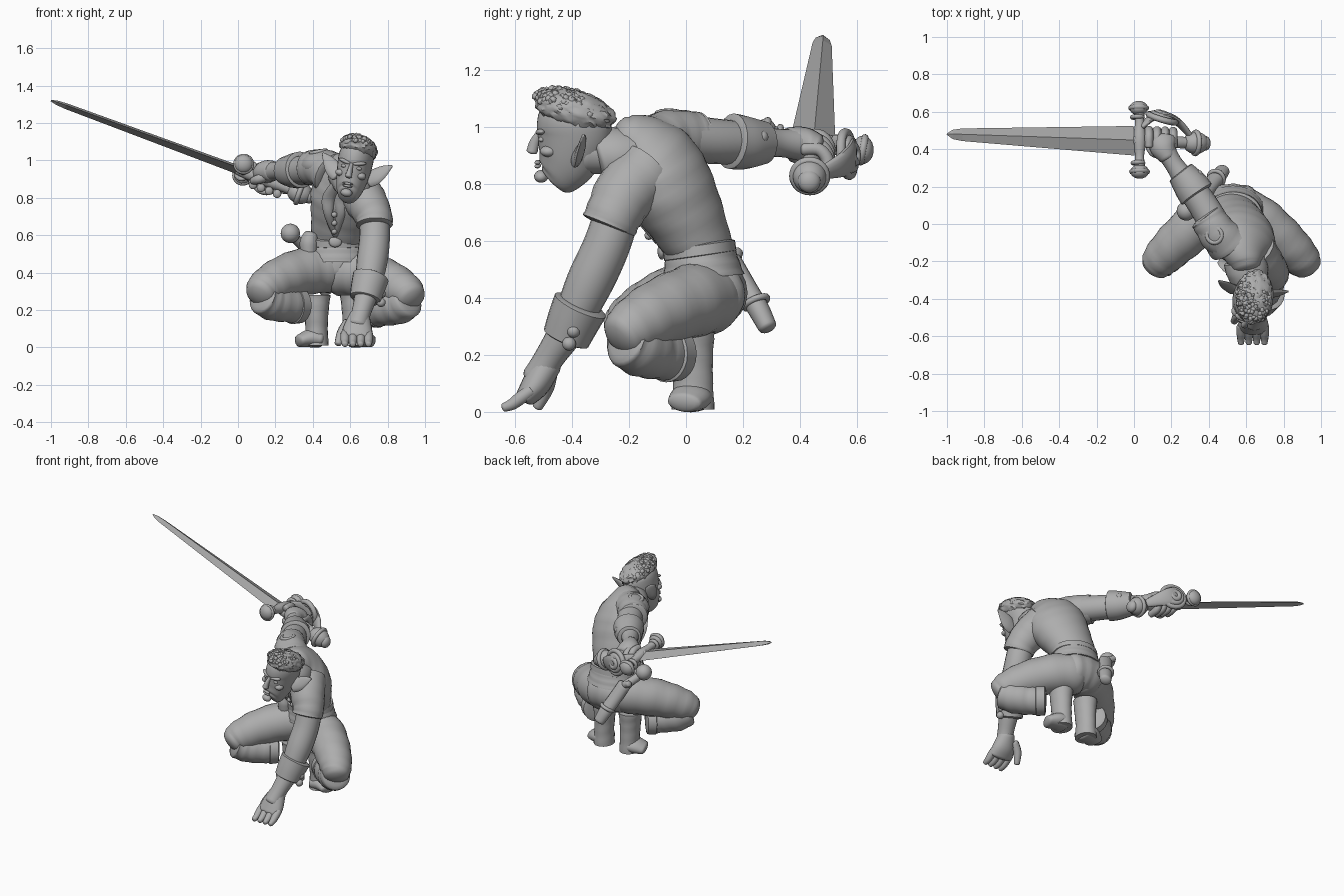
import bpy, bmesh, math, random
from mathutils import Vector, Matrix, Euler

random.seed(4)
if "Cube" in bpy.data.objects:
    bpy.data.objects.remove(bpy.data.objects["Cube"])

stone = bpy.data.materials.new("stone grey")
stone.use_nodes = True
GREY = (0.42, 0.42, 0.42, 1)
stone.diffuse_color = GREY
stone.node_tree.nodes["Principled BSDF"].inputs["Base Color"].default_value = GREY


def finish(name, bm, smooth=True):
    bmesh.ops.recalc_face_normals(bm, faces=bm.faces)
    mesh = bpy.data.meshes.new(name)
    bm.to_mesh(mesh)
    bm.free()
    mesh.materials.append(stone)
    ob = bpy.data.objects.new(name, mesh)
    bpy.context.collection.objects.link(ob)
    if smooth:
        bpy.ops.object.select_all(action='DESELECT')
        ob.select_set(True)
        bpy.context.view_layer.objects.active = ob
        bpy.ops.object.shade_smooth_by_angle(angle=math.radians(50))
    return ob


def spline(a, b, c, d, t):
    return [(2 * q + (r - p) * t + (2 * p - 5 * q + 4 * r - s) * t * t
             + (3 * q - p - 3 * r + s) * t ** 3) / 2 for p, q, r, s in zip(a, b, c, d)]


def loft(name, rings, side=(1, 0, 0), side2=None, n=20, steps=5, dome=0.5,
         fold=0, smooth=True, matrix=None):
    """Sweep ellipses (x, y, z, half width, half depth) along a smooth path."""
    rings = [tuple(r) + (r[3],) if len(r) == 4 else tuple(r) for r in rings]
    last, path = len(rings) - 1, []
    for i in range(last):
        four = [rings[min(max(i + k, 0), last)] for k in (-1, 0, 1, 2)]
        path += [spline(*four, j / steps) for j in range(steps)]
    path.append(rings[-1])
    pts = [Vector(p[:3]) for p in path]
    s0, s1 = Vector(side), Vector(side2 or side)
    sections = []
    for i, p in enumerate(path):
        tan = (pts[min(i + 1, len(pts) - 1)] - pts[max(i - 1, 0)]).normalized()
        s = s0.lerp(s1, i / (len(path) - 1))
        s = (s - tan * s.dot(tan)).normalized()
        sections.append((pts[i], tan, s, tan.cross(s), p[3], p[4], i))
    if dome:
        for end, sign in ((0, -1), (-1, 1)):
            c, tan, s, d, a, b, i = sections[end]
            caps = [(c + tan * sign * dome * min(a, b) * math.sin(q), tan, s, d,
                     a * math.cos(q), b * math.cos(q), i) for q in (0.4, 0.8, 1.2, 1.45)]
            sections = caps[::-1] + sections if sign < 0 else sections + caps
    bm, loops = bmesh.new(), []
    for c, tan, s, d, a, b, i in sections:
        loop = []
        for k in range(n):
            u = math.tau * k / n
            f = 1 + fold * math.sin(i * 1.7 + 2 * math.sin(u))
            loop.append(bm.verts.new(c + s * a * f * math.cos(u) + d * b * f * math.sin(u)))
        loops.append(loop)
    for p, q in zip(loops, loops[1:]):
        for k in range(n):
            bm.faces.new((p[k], p[(k + 1) % n], q[(k + 1) % n], q[k]))
    bm.faces.new(loops[0])
    bm.faces.new(loops[-1])
    if matrix:
        bm.transform(matrix)
    return finish(name, bm, smooth)


def ball(name, loc, size, rot=(0, 0, 0), matrix=Matrix(), rough=0, detail=3):
    bm = bmesh.new()
    bmesh.ops.create_icosphere(bm, subdivisions=detail, radius=1)
    for v in bm.verts:
        v.co *= 1 + random.uniform(-rough, rough)
    size = (size,) * 3 if isinstance(size, float) else size
    bm.transform(matrix @ Matrix.LocRotScale(Vector(loc), Euler(rot), Vector(size)))
    return finish(name, bm)


def hoop(name, loc, normal, major, minor):
    rot = Vector(normal).to_track_quat('Z', 'Y').to_euler()
    bpy.ops.mesh.primitive_torus_add(location=loc, rotation=rot, major_radius=major,
                                     minor_radius=minor, major_segments=28, minor_segments=8)
    ob = bpy.context.object
    ob.name = name
    ob.data.materials.append(stone)
    bpy.ops.object.shade_smooth_by_angle(angle=math.radians(50))


# Torso twisted towards the raised sword arm
TWIST = (0.68, -0.49, -0.54)
loft("tunic", [(.53, .07, .42, .155, .125), (.53, .06, .50, .15, .12), (.53, .05, .57, .142, .115),
               (.55, 0, .68, .165, .135), (.57, -.06, .79, .19, .15), (.58, -.11, .88, .18, .135),
               (.59, -.17, .94, .125, .1), (.6, -.22, .96, .08, .08)],
     side2=TWIST, n=32, fold=0.01)
loft("tunic_skirt", [(.53, .05, .57, .148, .12), (.53, .055, .52, .16, .132),
                     (.53, .06, .47, .172, .145)], n=32, dome=0, fold=0.01)
loft("belt", [(.53, .05, .55, .158, .128), (.53, .045, .585, .155, .128)], n=32, dome=0.1)
ball("belt_buckle", (.52, -.085, .565), (.035, .015, .03))
for name, dx in (("left_lapel", .05), ("right_lapel", -.015)):
    loft(name, [(.55 + dx, -.27, .88, .03, .015), (.5 + dx, -.215, .8, .035, .015),
                (.5 + dx, -.185, .71, .025, .015), (.52, -.1, .6, .015, .012)], n=10)
for i in range(3):
    ball("tunic_button", (.515, -.2 + i * .035, .71 - i * .045), .016, detail=2)
loft("collar", [(.59, -.19, .91, .115, .09), (.605, -.25, .9, .115, .1),
                (.61, -.3, .885, .1, .1)], side=(.9, -.1, -.3), n=24, dome=0.15)
loft("neck", [(.6, -.2, .91, .075), (.61, -.28, .91, .075), (.62, -.36, .91, .075)])

# Head in its own tilted frame, face towards local -y
HEAD = Matrix.Translation((.62, -.39, .95)) @ Euler((0, .18, -.15)).to_matrix().to_4x4()
loft("head", [(0, -.075, -.137, .05, .062), (0, -.055, -.115, .066, .085),
              (0, -.025, -.06, .082, .11), (0, -.002, .02, .092, .13), (0, 0, .08, .092, .128),
              (0, .01, .13, .07, .1)], n=28, dome=0.2, matrix=HEAD)
loft("nose", [(0, -.125, .03, .01, .012), (0, -.143, -.005, .014, .018),
              (0, -.152, -.035, .02, .02)], n=10, matrix=HEAD)
ball("chin", (0, -.122, -.125), (.032, .025, .022), matrix=HEAD)
for z in (-.075, -.088):
    ball("lip", (0, -.133, z), (.028, .011, .007), matrix=HEAD)
for s, label in ((1, "left"), (-1, "right")):
    ball(label + "_brow", (s * .04, -.115, .04), (.038, .016, .011), (0, -s * .2, s * .3), HEAD)
    ball(label + "_eye", (s * .038, -.11, .014), (.02, .012, .01), matrix=HEAD)
    ball(label + "_cheekbone", (s * .056, -.085, -.025), (.028, .03, .02), matrix=HEAD)
    loft(label + "_ear", [(s * .08, .02, -.04, .045, .02), (s * .115, .035, -.015, .045, .016),
                          (s * .155, .05, .025, .03, .01), (s * .19, .06, .055, .006, .005)],
         side=(0, .4, 1), n=12, matrix=HEAD)
ball("curly_hair", (.005, .005, .112), (.1, .145, .066), (-.28, 0, 0), HEAD, rough=.06, detail=4)
for i in range(170):
    u, w = random.uniform(0, math.tau), math.sqrt(random.uniform(.01, 1))
    x, y = .095 * w * math.cos(u), .135 * w * math.sin(u)
    z = .112 + .06 * math.sqrt(1.02 - w * w) - .28 * y
    ball("hair_curl", (x, y, z), random.uniform(.011, .017), matrix=HEAD, rough=.1, detail=1)

# Left arm propped on the ground
loft("left_sleeve", [(.64, -.14, .84, .12), (.69, -.21, .77, .112), (.725, -.25, .7, .1),
                     (.73, -.27, .655, .098)], dome=0.1, fold=0.015)
loft("left_arm", [(.73, -.24, .7, .08), (.73, -.28, .58, .082), (.715, -.34, .45, .082),
                  (.69, -.41, .3, .065), (.66, -.48, .19, .052), (.64, -.52, .12, .055)])
loft("left_cuff", [(.71, -.37, .375, .098), (.695, -.395, .32, .092), (.68, -.42, .26, .084)],
     dome=0.1)
for y, z in ((-.395, .285), (-.41, .24)):
    ball("left_cuff_button", (.765, y, z), .025, detail=2)
loft("left_palm", [(.65, -.485, .17, .055, .05), (.64, -.525, .1, .078, .05),
                   (.635, -.56, .055, .082, .038)])
for i in range(4):
    x = .572 + i * .042
    loft("left_finger", [(x, -.545, .075, .023), (x, -.58, .05, .024),
                         (x, -.61, .028, .021), (x, -.638, .017, .016)], n=10)
loft("left_thumb", [(.59, -.48, .13, .03), (.555, -.49, .08, .026), (.535, -.52, .02, .019)], n=10)

# Right arm swung back
UP = (0, 0, 1)
loft("right_sleeve", [(.5, -.1, .93, .12), (.45, -.05, .96, .102), (.4, .02, .96, .095),
                      (.385, .04, .96, .093)], side=UP, dome=0.15, fold=0.015)
loft("shoulder_flap", [(.49, -.13, .97, .07, .06), (.44, -.07, .99, .09, .065),
                       (.4, 0, .98, .08, .065)], side=(.6, .4, .3), dome=0.2, n=16)
hoop("shoulder_badge", (.43, -.06, 1.045), (-.2, 0, 1), .04, .012)
loft("right_arm", [(.43, 0, .96, .082), (.37, .1, .95, .08), (.3, .2, .945, .073),
                   (.22, .31, .945, .05), (.17, .39, .94, .055)], side=UP)
loft("right_cuff", [(.335, .16, .95, .098), (.3, .21, .945, .093), (.25, .275, .945, .075)],
     side=UP, dome=0.1)
for x, y in ((.375, .215), (.345, .265)):
    ball("right_cuff_button", (x, y, .965), .024, detail=2)

# Sword held along one straight line, rolled a little
TIP, AXIS = Vector((-1, .48, 1.32)), Vector((1, -.035, -.37))
HILT = TIP + AXIS
ROLL = (0, 1, -.17)


def on_sword(t, *size):
    return (*(TIP + AXIS * t), *size)


loft("blade", [on_sword(0, .004, .004), on_sword(.03, .025, .012), on_sword(.08, .034, .016),
               on_sword(1, .08, .024)], side=ROLL, n=4, steps=1, dome=0, smooth=False)
loft("grip", [on_sword(1, .03), on_sword(1.15, .034), on_sword(1.3, .028)],
     side=ROLL, fold=0.06)
GUARD = [(.03, .28, .98), (.025, .62, .92)]
loft("crossguard", [(*GUARD[0], .035), (.03, .36, .965, .024), (.03, .45, .95, .036),
                    (.03, .55, .935, .024), (*GUARD[1], .035)], side=UP)
for p in GUARD:
    ball("guard_knob", p, (.05, .038, .05))
    hoop("guard_rim", p, ROLL, .043, .013)
    hoop("guard_collar", Vector(p).lerp(HILT, .28), ROLL, .028, .012)
ball("pommel", on_sword(1.33), (.07, .06, .06), (0, .35, 0))
hoop("pommel_rim", on_sword(1.33), AXIS, .058, .014)
ball("pommel_cap", on_sword(1.38), (.03, .04, .04))
loft("knuckle_bow", [(.04, .52, .94, .016, .035), (.1, .57, .92, .018, .055),
                     (.17, .58, .895, .018, .06), (.24, .54, .865, .018, .045),
                     (.31, .46, .835, .014, .02)], side=(0, 1, 0), n=14)
for i, r in enumerate((.075, .05, .026)):
    hoop("guard_rosette", (.15, .565 + i * .012, .905), (.3, 1, .1), r, .017)

# Right hand around the grip
loft("right_fist", [(.18, .36, .945, .055, .05), (.155, .41, .94, .06, .07),
                    (.15, .45, .925, .055, .075)], side=UP)
for i in range(4):
    c = TIP + AXIS * (1.08 + i * .043)
    angles = [math.radians(a) for a in (115, 60, 5, -50, -110)]
    loft("right_finger", [(c.x, c.y + .06 * math.cos(a), c.z + .055 * math.sin(a), .023)
                          for a in angles], n=10)
loft("right_thumb", [(.16, .38, .92, .03), (.11, .38, .9, .026), (.08, .41, .89, .02)],
     side=UP, n=10)

# Crouched legs, mirrored about the hips
for s, label, lift in ((1, "left", 0), (-1, "right", .02)):
    def leg(*rings, raise_by=lift):
        return [(.52 + s * r[0], r[1], r[2] + raise_by, *r[3:]) for r in rings]

    loft(label + "_thigh", leg((.03, .08, .405, .13), (.15, .02, .39, .128), (.28, -.09, .35, .118),
                               (.37, -.18, .3, .102), (.4, -.22, .27, .085)),
         side=UP, n=28, fold=0.02)
    loft(label + "_shin", leg((.39, -.21, .25, .09), (.34, -.16, .225, .1), (.26, -.1, .21, .095),
                              (.2, -.04, .2, .09)), side=UP, n=24, dome=0.2, fold=0.022)
    loft(label + "_trouser_hem", leg((.23, -.07, .205, .1), (.19, -.035, .205, .096)),
         side=UP, n=24, dome=0.1)
    loft(label + "_boot_shaft", leg((.1, .02, .28, .075, .08), (.1, .02, .2, .065, .075),
                                    (.1, .025, .1, .06, .07), (.1, .025, .01, .065, .075),
                                    raise_by=0), dome=0, fold=0.012)
    loft(label + "_boot_foot", leg((.08, .02, .045, .075, .045), (.13, .015, .05, .075, .05),
                                   (.19, -.005, .035, .062, .035), raise_by=0), side=(0, 1, 0))
loft("seat", [(.43, .09, .41, .115), (.52, .09, .42, .125), (.61, .09, .41, .115)], side=UP, fold=.015)

# Sheathed dagger and pouch on the right hip
ball("dagger_pommel", (.28, .07, .61), .052)
loft("dagger_grip", [(.29, .08, .6, .025), (.36, .15, .53, .03)], side=UP, fold=0.06)
loft("dagger_guard", [(.32, .18, .56, .02), (.37, .16, .53, .025), (.4, .1, .5, .02)], side=UP)
loft("dagger_sheath", [(.37, .16, .53, .045, .035), (.42, .22, .42, .045, .038),
                       (.45, .255, .36, .044, .038), (.475, .285, .3, .038, .033)])
hoop("sheath_band", (.44, .245, .385), (.3, .35, -.8), .042, .012)
loft("belt_pouch", [(.38, -.01, .5, .045, .05), (.38, -.01, .56, .05, .055),
                    (.39, -.01, .6, .04, .045)], n=12)
